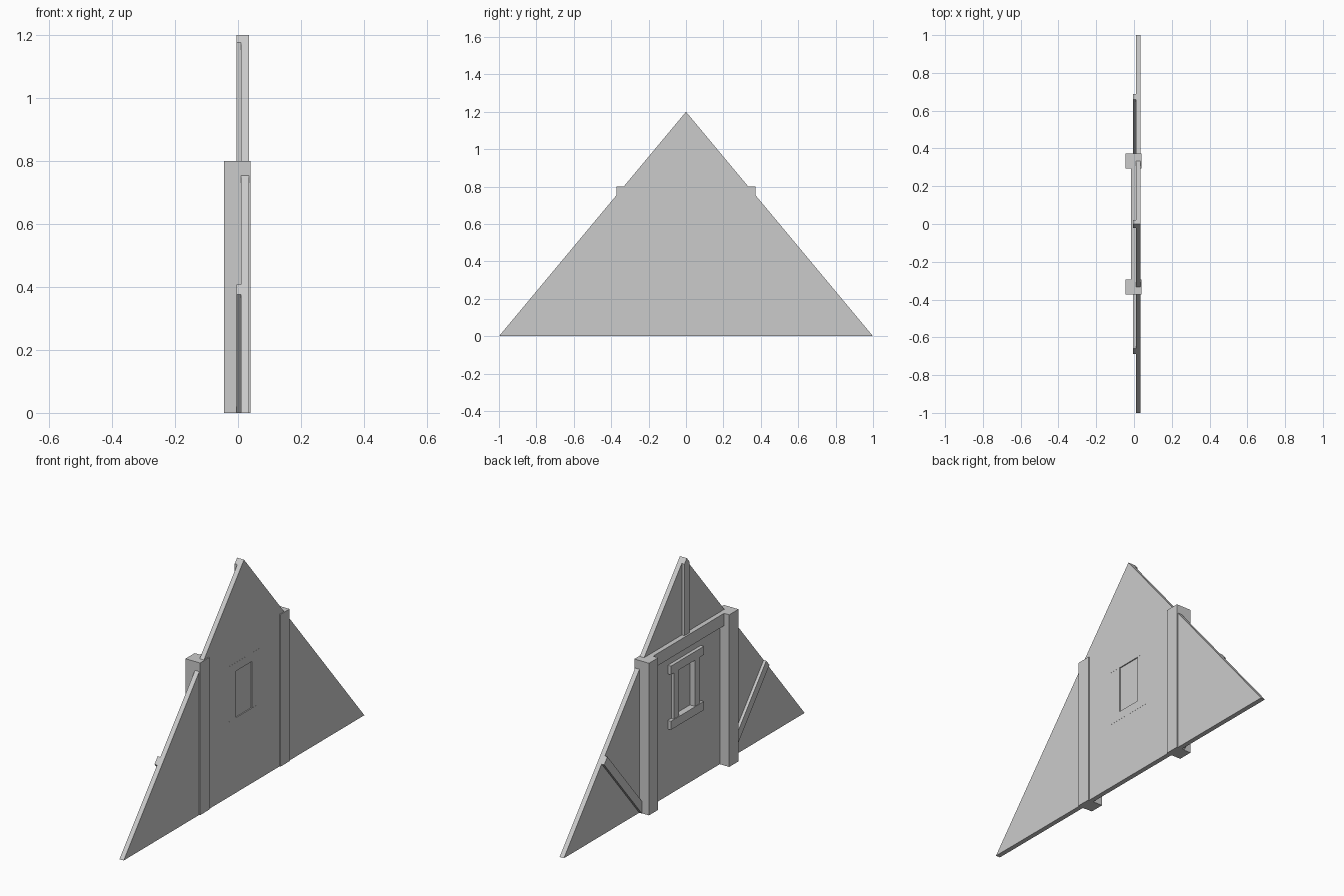
import bpy, bmesh

cube = bpy.data.objects.get("Cube")
if cube:
    bpy.data.objects.remove(cube, do_unlink=True)

grey = bpy.data.materials.new("plain grey")
grey.use_nodes = True
COLOUR = (0.6, 0.6, 0.6, 1)
grey.diffuse_color = COLOUR
grey.node_tree.nodes["Principled BSDF"].inputs["Base Color"].default_value = COLOUR


def prism(name, x0, x1, *loops):
    """Extrude (y, z) outlines from x0 to x1; later outlines are holes."""
    bm = bmesh.new()
    edges = []
    for loop in loops:
        verts = [bm.verts.new((x0, y, z)) for y, z in loop]
        edges += [bm.edges.new((verts[i - 1], verts[i])) for i in range(len(verts))]
    bmesh.ops.triangle_fill(bm, use_beauty=True, use_dissolve=False, edges=edges)
    out = bmesh.ops.extrude_face_region(bm, geom=bm.faces[:], use_keep_orig=True)
    moved = [g for g in out["geom"] if isinstance(g, bmesh.types.BMVert)]
    bmesh.ops.translate(bm, verts=moved, vec=(x1 - x0, 0, 0))
    bmesh.ops.recalc_face_normals(bm, faces=bm.faces[:])
    mesh = bpy.data.meshes.new(name)
    bm.to_mesh(mesh)
    bm.free()
    mesh.materials.append(grey)
    obj = bpy.data.objects.new(name, mesh)
    bpy.context.collection.objects.link(obj)
    return obj


def rect(y0, y1, z0, z1):
    return [(y0, z0), (y1, z0), (y1, z1), (y0, z1)]


def roof(y):
    return 1.2 * (1 - abs(y))


BACK, FRONT = 0.01, 0.035      # wall faces
TRIM = -0.005                  # raised face of the timber trim
opening = rect(-0.067, 0.067, 0.39, 0.645)

# Gable wall with window opening
prism("gable_wall", BACK, FRONT, [(-1, 0), (1, 0), (0, 1.2)], opening)
prism("window_pane", 0.024, 0.03, opening)

# Tie beam and king strut
prism("tie_beam", -0.015, BACK, rect(-0.3, 0.3, 0.735, 0.8))
prism("king_strut", TRIM, BACK,
      [(-0.02, 0.8), (0.02, 0.8), (0.02, roof(0.02)), (0, 1.2), (-0.02, roof(0.02))])

# Posts, diagonal braces and window jambs on both sides
for side, s in (("left", 1), ("right", -1)):
    prism(side + "_post", -0.045, 0.04, rect(s * 0.295, s * 0.372, 0, 0.8))
    prism(side + "_brace", TRIM, BACK,
          [(s * y, z) for y, z in ((0.37, 0), (0.374, 0), (0.687, roof(0.687)),
                                   (0.66, roof(0.66)), (0.37, 0.06))])
    prism(side + "_jamb", TRIM, FRONT, rect(s * 0.067, s * 0.108, 0.39, 0.645))

# Window lintel and sill
for name, z in (("window_lintel", 0.64), ("window_sill", 0.35)):
    prism(name, -0.008, FRONT + 0.0005, rect(-0.137, 0.137, z, z + 0.045))
